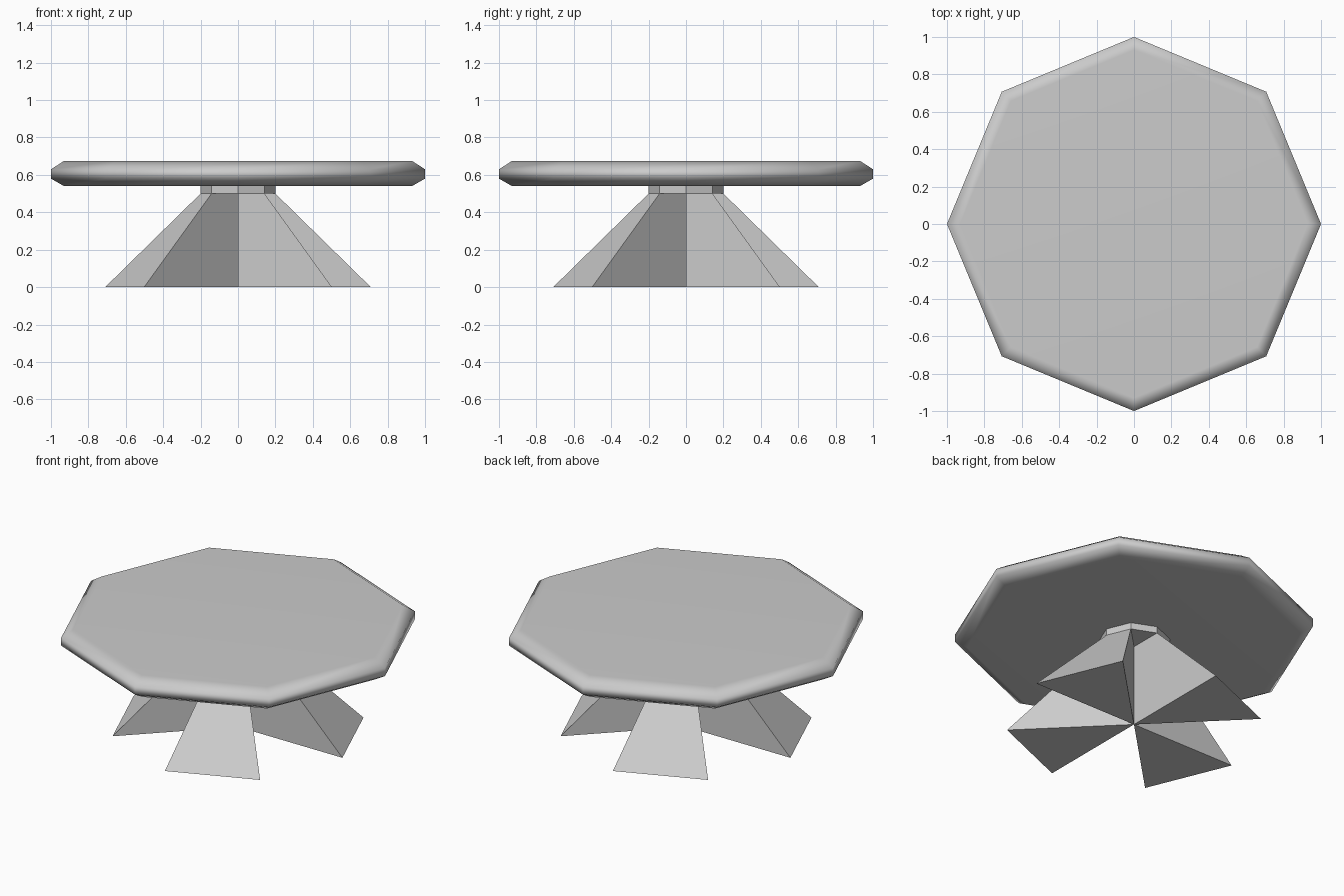
import bpy, bmesh
from math import cos, sin, pi

if "Cube" in bpy.data.objects:
    bpy.data.objects.remove(bpy.data.objects["Cube"])

grey = bpy.data.materials.new("plain grey")
grey.use_nodes = True
grey.diffuse_color = (0.6, 0.6, 0.6, 1)
grey.node_tree.nodes["Principled BSDF"].inputs["Base Color"].default_value = (0.6, 0.6, 0.6, 1)

SIDES = 8
STEM_R, FOOT_R, LEG_TOP = 0.2, 0.71, 0.5


def corner(i, r, z):
    a = 2 * pi * i / SIDES
    return (r * cos(a), r * sin(a), z)


def loft(name, rings):
    """Skin a stack of equal point rings and cap both ends."""
    bm = bmesh.new()
    loops = [[bm.verts.new(p) for p in ring] for ring in rings]
    n = len(loops[0])
    for low, high in zip(loops, loops[1:]):
        for i in range(n):
            j = (i + 1) % n
            bm.faces.new((low[i], low[j], high[j], high[i]))
    bm.faces.new(loops[0][::-1])
    bm.faces.new(loops[-1])
    bmesh.ops.recalc_face_normals(bm, faces=bm.faces)
    mesh = bpy.data.meshes.new(name)
    bm.to_mesh(mesh)
    bm.free()
    mesh.materials.append(grey)
    obj = bpy.data.objects.new(name, mesh)
    bpy.context.collection.objects.link(obj)
    return obj


def octagons(profile):
    return [[corner(i, r, z) for i in range(SIDES)] for r, z in profile]


# Table top with a softly rounded rim
top = loft("table_top", octagons([(0.93, 0.54), (1, 0.58), (1, 0.63), (0.93, 0.675)]))
for face in top.data.polygons:
    face.use_smooth = True
soft = top.modifiers.new("soft rim", "WEIGHTED_NORMAL")
soft.keep_sharp = True

# Short stem under the top
loft("stem", octagons([(STEM_R, LEG_TOP), (STEM_R, 0.54)]))

# Four wedge legs flaring from every second side of the stem
for k, side in enumerate(("left", "back", "right", "front")):
    rings = [[(0, 0, z), corner(2 * k, r, z), corner(2 * k + 1, r, z)]
             for r, z in ((FOOT_R, 0), (STEM_R, LEG_TOP))]
    loft(side + "_leg", rings)
